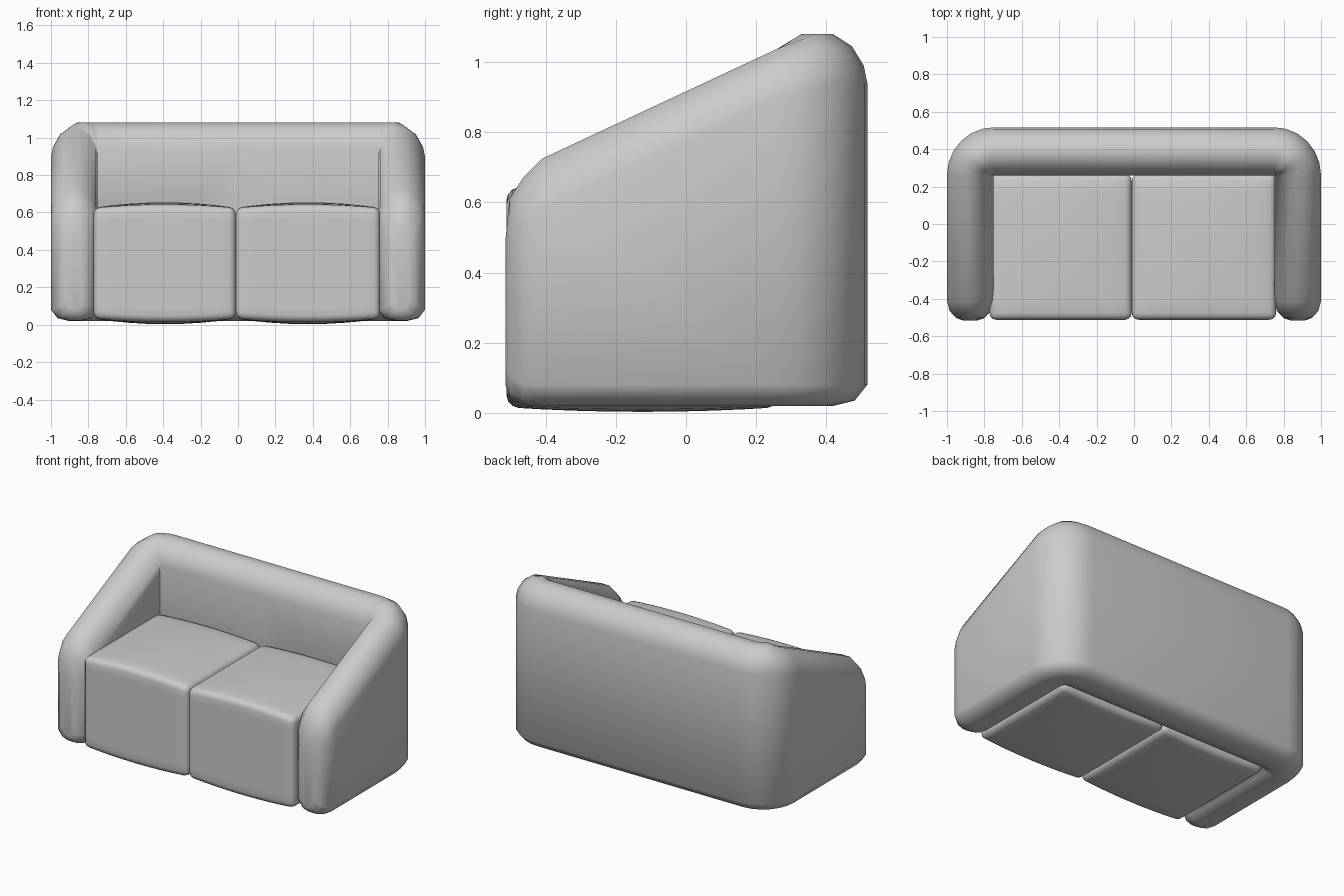
import bpy, bmesh
from math import sin, cos, pi, radians

if "Cube" in bpy.data.objects:
    bpy.data.objects.remove(bpy.data.objects["Cube"])


def finish(name, bm, angle=50):
    bmesh.ops.recalc_face_normals(bm, faces=bm.faces)
    mesh = bpy.data.meshes.new(name)
    bm.to_mesh(mesh)
    bm.free()
    ob = bpy.data.objects.new(name, mesh)
    bpy.context.collection.objects.link(ob)
    bpy.ops.object.select_all(action='DESELECT')
    bpy.context.view_layer.objects.active = ob
    ob.select_set(True)
    bpy.ops.object.shade_smooth_by_angle(angle=radians(angle))
    return ob


# Frame cross-section: (fraction from inner to outer side, height below top / above bottom)
TOP = [(0, -.14), (.04, -.09), (.17, -.035), (.38, 0), (.62, 0), (.83, -.035), (.96, -.09), (1, -.14)]
BOTTOM = [(1, .06), (.86, .015), (.62, 0), (.38, 0), (.14, .015), (0, .06)]


def crest(y):
    return min(1.08, .725 + (y + .41) * .467)


# Stations along half of the U: inner point, outer point, top, bottom
stations = []
for y, inset, top, bottom in [(-.515, .085, .49, .08), (-.503, .05, .61, .045),
                              (-.465, .014, .67, .022), (-.41, 0, .725, .02)]:
    stations.append(((.75 + inset, y), (1 - inset, y), top, bottom))
for i in range(7):
    a = i / 6 * pi / 2
    stations.append(((.75, .26), (.75 + .25 * cos(a), .26 + .257 * sin(a)),
                     crest(.26 + .128 * sin(a)), .02))
stations.append(((0, .26), (0, .517), 1.08, .02))

# Arms and back in one sweep
bm = bmesh.new()
rings = []
for inner, outer, top, bottom in stations:
    pts = [(t, top + d) for t, d in TOP] + [(t, bottom + d) for t, d in BOTTOM]
    rings.append([bm.verts.new((inner[0] + (outer[0] - inner[0]) * t,
                                inner[1] + (outer[1] - inner[1]) * t, z)) for t, z in pts])
for r, s in zip(rings, rings[1:]):
    for i in range(len(r)):
        j = (i + 1) % len(r)
        bm.faces.new((r[i], r[j], s[j], s[i]))
bm.faces.new(rings[0])
bmesh.ops.remove_doubles(bm, verts=bm.verts, dist=.0005)
# Other half
geom = bm.verts[:] + bm.edges[:] + bm.faces[:]
bmesh.ops.mirror(bm, geom=geom, axis='X', merge_dist=.0005)
finish("arms_and_back", bm)


# Plump seat cushions
def cushion(name, x0, x1, y0=-.512, y1=.265, z0=.032, z1=.625):
    bm = bmesh.new()
    bmesh.ops.create_cube(bm, size=2)
    bmesh.ops.subdivide_edges(bm, edges=bm.edges[:], cuts=7, use_grid_fill=True)
    for v in bm.verts:
        u, w, h = v.co
        bulge = (1 - u * u) * (1 - .45 * w * w)
        v.co = ((x0 + x1) / 2 + u * (x1 - x0) / 2,
                (y0 + y1) / 2 + w * (y1 - y0) / 2,
                (z0 + z1) / 2 + h * ((z1 - z0) / 2 + .029 * bulge))
    bm.normal_update()
    sharp = [e for e in bm.edges if e.calc_face_angle(0) > radians(60)]
    bmesh.ops.bevel(bm, geom=sharp, offset=.035, segments=3, profile=.5, affect='EDGES')
    finish(name, bm)


cushion("seat_cushion_left", -.772, -.012)
cushion("seat_cushion_right", -.012, .76)
